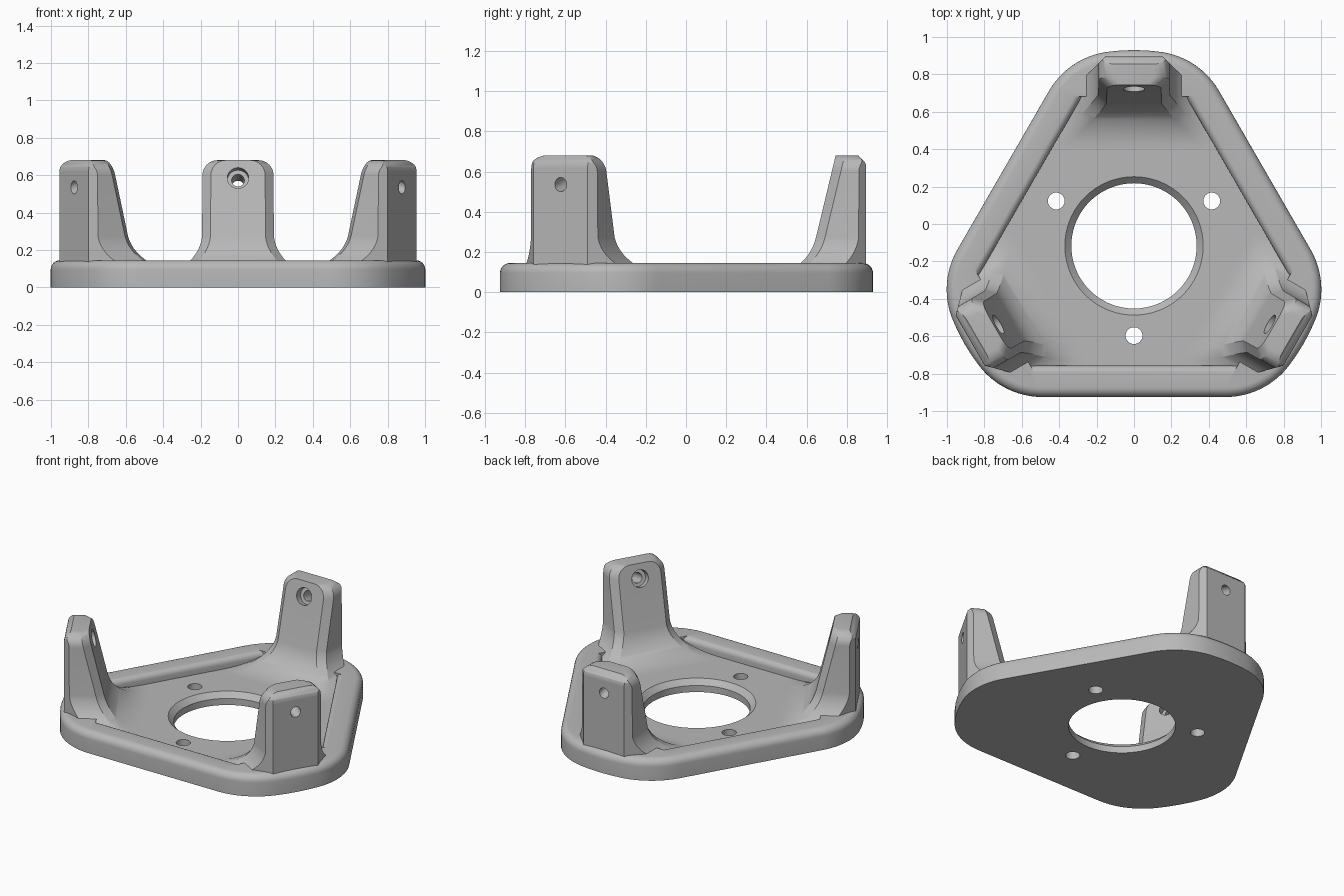
import bpy, bmesh
from math import sin, cos, radians, atan2, degrees, sqrt, hypot
from mathutils import Matrix, Vector

if "Cube" in bpy.data.objects:
    bpy.data.objects.remove(bpy.data.objects["Cube"])

GREY = bpy.data.materials.new("light_grey")
GREY.use_nodes = True
colour = (0.48, 0.48, 0.48, 1)
GREY.diffuse_color = colour
GREY.node_tree.nodes["Principled BSDF"].inputs["Base Color"].default_value = colour

CENTRE = Vector((0, -0.117, 0))   # axis of the threefold symmetry
FLOOR, RIM = 0.08, 0.145          # heights of pocket floor and rim
EDGE, TIP, CORNER = 0.808, 1.047, 0.425


def polar(r, deg):
    return Vector((r * cos(radians(deg)), r * sin(radians(deg))))


def loft(name, rings):
    """Closed solid through rings of (points, z)."""
    bm = bmesh.new()
    loops = [[bm.verts.new((p[0], p[1], z)) for p in pts] for pts, z in rings]
    n = len(loops[0])
    for a, b in zip(loops, loops[1:]):
        for i in range(n):
            j = (i + 1) % n
            bm.faces.new((a[i], a[j], b[j], b[i]))
    bm.faces.new(loops[0][::-1])
    bm.faces.new(loops[-1])
    bmesh.ops.recalc_face_normals(bm, faces=bm.faces)
    me = bpy.data.meshes.new(name)
    bm.to_mesh(me)
    bm.free()
    me.materials.append(GREY)
    ob = bpy.data.objects.new(name, me)
    ob.location = CENTRE
    bpy.context.collection.objects.link(ob)
    return ob


def disc(r, n, x=0, y=0):
    return [polar(r, 360 * i / n) + Vector((x, y)) for i in range(n)]


def cut(ob, cutter):
    bpy.context.view_layer.update()
    mod = ob.modifiers.new("cut", 'BOOLEAN')
    mod.operation, mod.solver, mod.object = 'DIFFERENCE', 'EXACT', cutter
    bpy.context.view_layer.objects.active = ob
    bpy.ops.object.modifier_apply(modifier=mod.name)
    bpy.data.objects.remove(cutter)


def smooth(ob):
    bpy.ops.object.select_all(action='DESELECT')
    ob.select_set(True)
    bpy.context.view_layer.objects.active = ob
    bpy.ops.object.shade_smooth_by_angle(angle=radians(25))


# Base plate: triangle with blunt, filleted corners and a rounded top edge
reach = sqrt((TIP - CORNER) ** 2 - (EDGE - CORNER) ** 2)
PHI = degrees(atan2(reach, EDGE - CORNER))


def outline(inset):
    pts = []
    for k in range(3):
        n, r = 270 + 120 * k, CORNER - inset
        for c in (n + PHI, n + 120 - PHI):
            start = n if c == n + PHI else c
            pts += [polar(TIP - CORNER, c) + polar(r, start + PHI * i / 12) for i in range(13)]
            if c == n + PHI:
                pts += [polar(TIP - inset, c + (120 - 2 * PHI) * i / 4) for i in range(1, 4)]
    return pts


ROUND = 0.05
rings = [(outline(0), 0)]
for i in range(7):
    a = radians(15 * i)
    rings.append((outline(ROUND * (1 - cos(a))), RIM - ROUND + ROUND * sin(a)))
plate = loft("base_plate", rings)


# Sunken floor inside a soft rim
def pocket(d, clip=0.8):
    t = (clip - d / 2) / sin(radians(60))
    return [polar(d, n) + polar(s * t, n + 90) for n in (270, 390, 510) for s in (-1, 1)]


rings = [(pocket(0.64), FLOOR)]
for i in range(6):
    a = radians(18 * i)
    rings.append((pocket(0.64 + 0.035 * (1 - cos(a))), RIM - 0.035 + 0.035 * sin(a)))
rings.append((pocket(0.675), 0.3))
cut(plate, loft("pocket_cutter", rings))

# Central opening with chamfered top, and three screw holes
cut(plate, loft("bore_cutter", [(disc(0.335, 72), -0.1), (disc(0.335, 72), FLOOR - 0.035),
                                (disc(0.37, 72), FLOOR), (disc(0.37, 72), 0.3)]))
for ang in (30, 150, 270):
    p = polar(0.48, ang)
    cut(plate, loft("screw_cutter", [(disc(0.045, 32, p.x, p.y), z) for z in (-0.1, 0.3)]))
smooth(plate)


# Post: flared foot, sloping inner face, chamfered corners, rounded top
SLOPE, FILLET, FLARE, TOP_R, TOP = 76.5, 0.25, 0.22, 0.08, 0.68
OUTER, BACK_CUT, HALF = 1.012, 1.167, 0.19
foot_y = 0.52


def section(z, front, w):
    back = OUTER - max(0, z - (TOP - 0.04))
    c = 0.045
    half = [(w - c, front), (w, front + c), (w, min(BACK_CUT - w, back - 0.004)),
            (min(BACK_CUT - OUTER, w - 0.004), back)]
    return half + [(-x, y) for x, y in reversed(half)]


def half_width(z):
    h = max(0, FLOOR + FLARE - z)
    return HALF + FLARE - sqrt(max(0, FLARE ** 2 - h ** 2))


rings = [(section(FLOOR, foot_y, half_width(FLOOR)), FLOOR - 0.03)]
for i in range(15):
    a = radians(SLOPE * i / 14)
    z, y = FLOOR + FILLET * (1 - cos(a)), foot_y + FILLET * sin(a)
    rings.append((section(z, y, half_width(z)), z))
lean = cos(radians(SLOPE)) / sin(radians(SLOPE))
for i in range(9):
    b = radians(90 * i / 8)
    zz = TOP - TOP_R + TOP_R * sin(b)
    rings.append((section(zz, y + (zz - z) * lean, HALF - TOP_R * (1 - cos(b))), zz))
post = loft("back_post", rings)

# Tilted bolt hole with a counterbore on the inner face
axis = Vector((0, -cos(radians(16)), sin(radians(16))))
for r, start, end in ((0.034, -0.2, 0.4), (0.057, 0.135, 0.4)):
    cutter = loft("bolt_cutter", [(disc(r, 24), start), (disc(r, 24), end)])
    cutter.matrix_world = (Matrix.Translation(CENTRE + Vector((0, OUTER, 0.535)))
                           @ axis.to_track_quat('Z', 'Y').to_matrix().to_4x4())
    cut(post, cutter)
smooth(post)

for name, ang in (("right_post", 120), ("left_post", -120)):
    copy = post.copy()
    copy.data = post.data.copy()
    copy.name = name
    copy.rotation_euler.z = radians(ang)
    bpy.context.collection.objects.link(copy)
